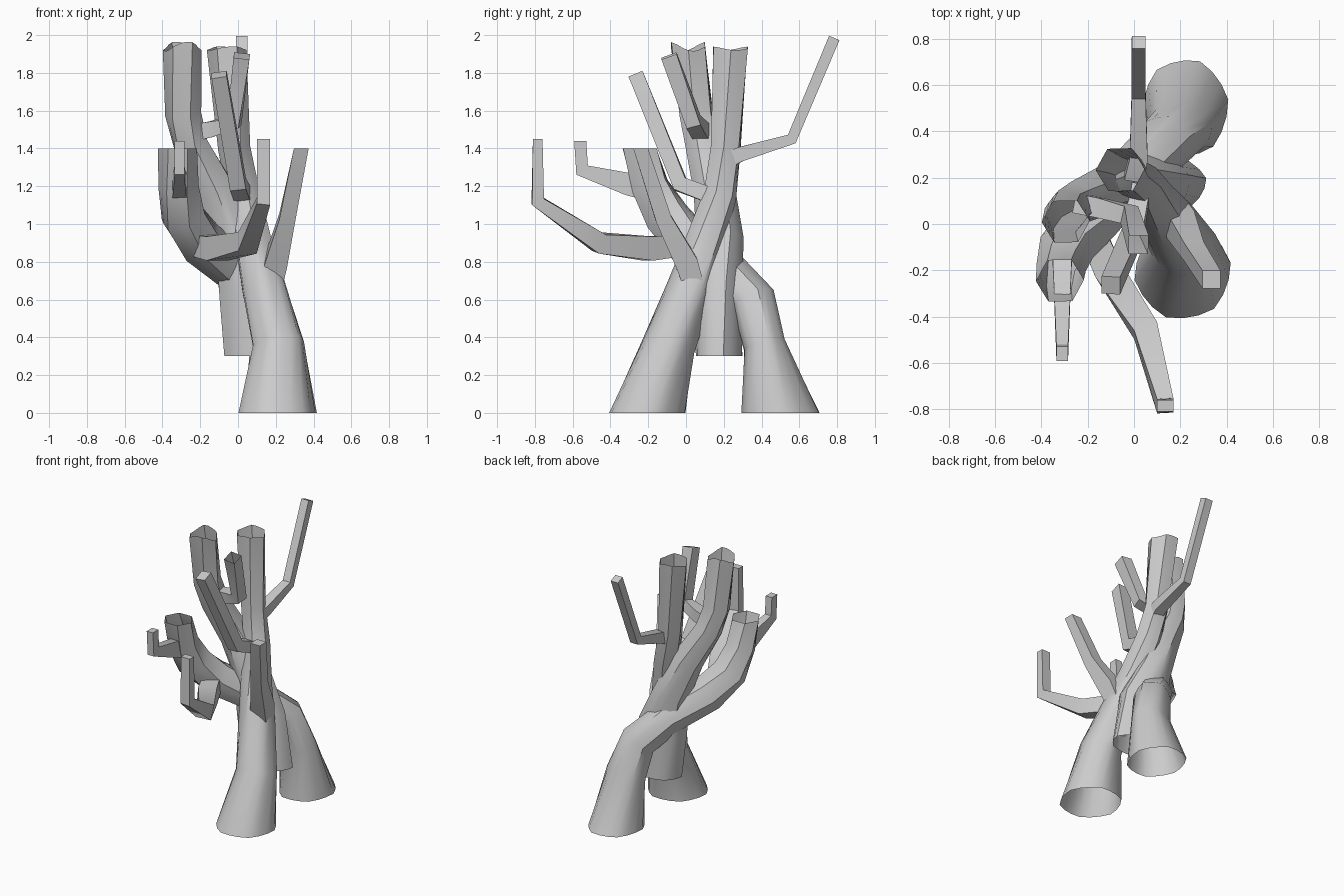
import bpy, bmesh, math
from mathutils import Vector


def tube(name, path, sides=4, lobes=0, flute=0.0, twist=0.0, flat=(False, False), ref=(1, 0, 0), closed=False, rough=0.0):
    """Sweep a (fluted) ring along path points (x, y, z, radius[, second radius])."""
    bm = bmesh.new()
    pts = [Vector(p[:3]) for p in path]
    n, rings = len(pts), []
    for i, p in enumerate(path):
        a = (pts[i] - pts[i - 1]).normalized() if i else Vector()
        b = (pts[i + 1] - pts[i]).normalized() if i < n - 1 else Vector()
        t = (a + b).normalized()
        if (i == 0 and flat[0]) or (i == n - 1 and flat[1]):
            t = Vector((0, 0, 1))
        u = Vector(ref)
        u = (u - t * u.dot(t)).normalized()
        v = t.cross(u)
        ru, rv = p[3], p[4] if len(p) > 4 else p[3]
        ring = []
        for k in range(sides):
            ang = 2 * math.pi * (k + 0.5) / sides + twist * i / (n - 1)
            depth = flute * (0.4 + 0.8 * i / (n - 1))  # grooves deepen upward
            s = 1 + depth * math.cos(lobes * 2 * math.pi * k / sides)
            co = pts[i] + u * ru * s * math.cos(ang) + v * rv * s * math.sin(ang)
            if i == n - 1:
                co.z += rough * math.cos(ang * 2 + 2.5)  # broken rim
            ring.append(bm.verts.new(co))
        rings.append(ring)
    for r0, r1 in zip(rings, rings[1:]):
        for k in range(sides):
            j = (k + 1) % sides
            bm.faces.new((r0[k], r0[j], r1[j], r1[k]))
    if closed:
        bm.faces.new(rings[-1])
    me = bpy.data.meshes.new(name)
    bm.to_mesh(me)
    bm.free()
    ob = bpy.data.objects.new(name, me)
    bpy.context.collection.objects.link(ob)
    bpy.ops.object.select_all(action='DESELECT')
    ob.select_set(True)
    bpy.context.view_layer.objects.active = ob
    bpy.ops.object.shade_smooth_by_angle(angle=math.radians(40))
    return ob


trunk = dict(sides=18, lobes=6, flute=0.07, twist=0.9, flat=(True, True))

# Front root leaning back into the tall rear stem
tube("front_root_stem", [
    (0.21, -0.205, 0, 0.205), (0.215, -0.09, 0.36, 0.138), (0.14, 0.02, 0.65, 0.12),
    (0.08, 0.1, 0.9, 0.1), (0.03, 0.18, 1.15, 0.085), (-0.02, 0.21, 1.4, 0.08),
    (-0.06, 0.235, 1.93, 0.097)], rough=0.01, **trunk)

# Back root bending over into the low front stem
tube("back_root_stem", [
    (0.22, 0.5, 0, 0.185, 0.21), (0.2, 0.415, 0.36, 0.14, 0.11), (0.14, 0.355, 0.59, 0.12),
    (-0.01, 0.21, 0.75, 0.11), (-0.19, 0.02, 0.9, 0.12), (-0.29, -0.1, 1.04, 0.115),
    (-0.315, -0.19, 1.2, 0.1), (-0.32, -0.245, 1.4, 0.095)], **trunk)

# Short hanging root carrying the left stem
tube("middle_root_stem", [
    (0.12, 0.175, 0.3, 0.19, 0.125), (0.07, 0.17, 0.65, 0.175, 0.125), (-0.01, 0.18, 0.92, 0.12),
    (-0.12, 0.15, 1.18, 0.105), (-0.25, 0.09, 1.42, 0.09), (-0.29, 0.055, 1.58, 0.09),
    (-0.295, 0.01, 1.94, 0.095)], rough=0.025, **trunk)

# Square-sectioned side branches
tube("rear_branch", [(0.0, 0.2, 1.33, 0.06), (0.02, 0.29, 1.37, 0.055),
                     (0.02, 0.56, 1.45, 0.043), (0.02, 0.785, 1.985, 0.042)], closed=True)
tube("upper_front_branch", [(0.03, 0.16, 1.14, 0.06), (0.0, -0.03, 1.21, 0.06),
                            (-0.1, -0.265, 1.79, 0.057)], closed=True)
tube("low_hook_branch", [(-0.31, -0.14, 1.15, 0.06), (-0.31, -0.3, 1.21, 0.05, 0.085),
                         (-0.31, -0.55, 1.285, 0.036, 0.055), (-0.31, -0.56, 1.44, 0.036, 0.045)],
     flat=(False, True), closed=True)
tube("long_hook_branch", [(-0.2, 0.0, 0.89, 0.08), (-0.11, -0.2, 0.87, 0.09),
                          (0.05, -0.46, 0.9, 0.075), (0.135, -0.785, 1.12, 0.05),
                          (0.135, -0.785, 1.45, 0.05, 0.036)], flat=(False, True), closed=True)
tube("right_branch", [(0.17, 0.06, 0.62, 0.07), (0.2, 0.0, 0.8, 0.085), (0.26, -0.12, 1.03, 0.06),
                      (0.335, -0.24, 1.4, 0.055)], flat=(False, True), closed=True)
tube("inner_hook_branch", [(-0.25, 0.09, 1.48, 0.06), (-0.15, 0.07, 1.5, 0.06),
                           (-0.02, 0.04, 1.54, 0.055), (0.02, -0.09, 1.89, 0.06)],
     ref=(0, 1, 0))
